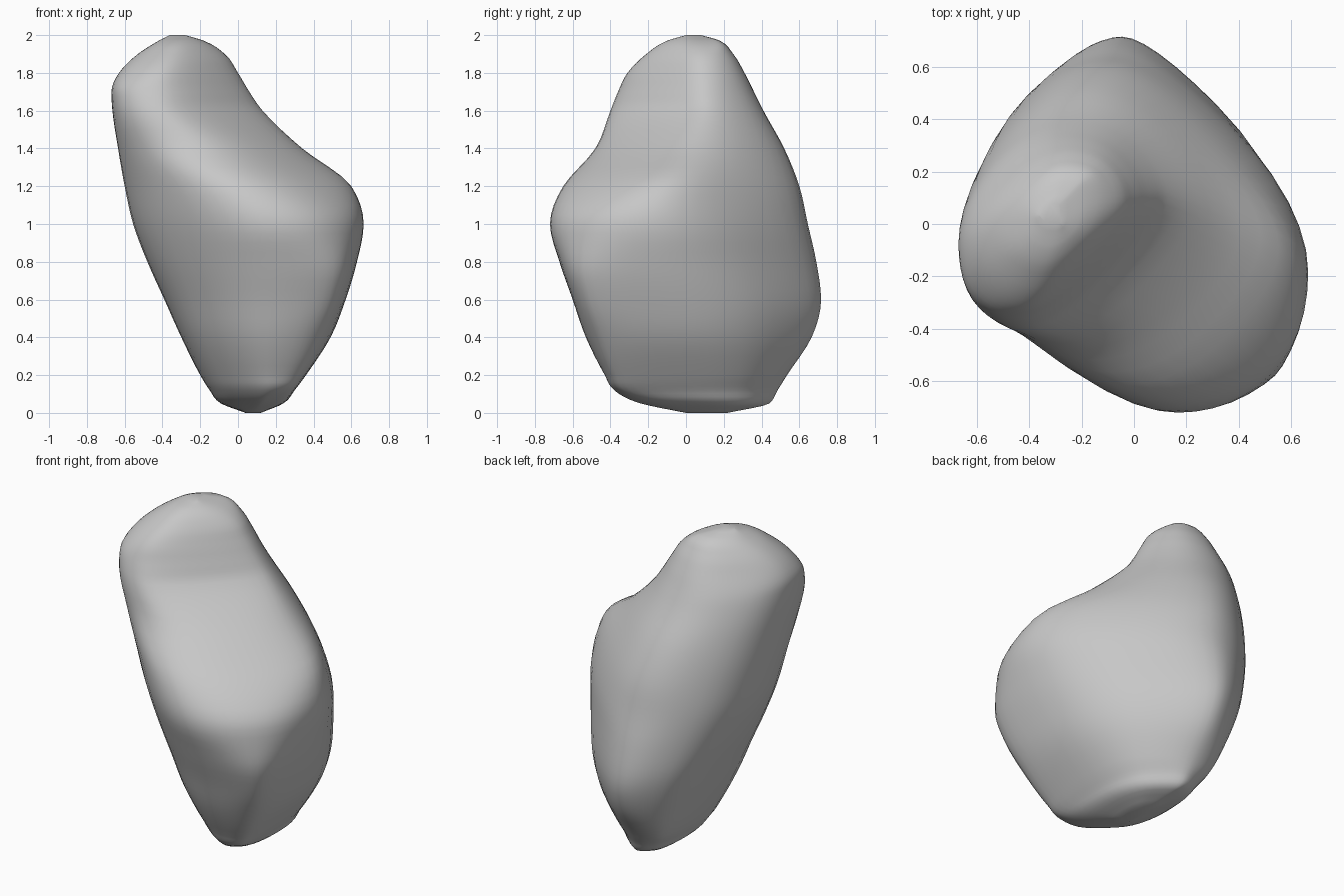
import bpy
import bmesh
from math import sin, cos, pi
from mathutils import Vector

CORNER_STEPS = 6
ROW_STEPS = 4

# Horizontal sections: height, then the reach from the centre line towards
# left, back-left, back, back-right, right, front-right, front, front-left
SECTIONS = [
    (0, .12, .21, .22, .12, -.04, -.04, 0, .07),
    (.05, .24, .35, .44, .31, .09, .1, .24, .27),
    (.12, .3, .385, .485, .38, .15, .19, .38, .43),
    (.2, .36, .43, .535, .45, .2, .24, .43, .5),
    (.4, .49, .515, .665, .55, .3, .34, .53, .63),
    (.6, .57, .545, .715, .61, .39, .41, .6, .735),
    (.8, .63, .535, .69, .63, .48, .48, .67, .79),
    (1, .665, .515, .645, .635, .555, .54, .72, .775),
    (1.2, .6, .455, .6, .625, .6, .58, .65, .62),
    (1.4, .34, .35, .52, .6, .635, .615, .48, .32),
    (1.6, .13, .225, .41, .56, .665, .645, .4, .08),
    (1.7, .06, .17, .36, .53, .67, .635, .36, .03),
    (1.8, 0, .12, .31, .48, .63, .57, .31, -.01),
    (1.9, -.07, .06, .25, .42, .53, .45, .21, -.06),
    (1.97, -.18, -.02, .18, .35, .42, .33, .1, -.13),
    (2, -.28, -.15, .08, .28, .36, .235, 0, -.2),
]


def make_material(name, colour):
    mat = bpy.data.materials.new(name)
    mat.use_nodes = True
    mat.diffuse_color = colour
    for node in mat.node_tree.nodes:
        if node.type == 'BSDF_PRINCIPLED':
            node.inputs["Base Color"].default_value = colour
            node.inputs["Roughness"].default_value = .8
    return mat


def refine(rows):
    """Add rows between the sections along curves that never overshoot."""
    def secant(i, k):
        return (rows[i + 1][k] - rows[i][k]) / (rows[i + 1][0] - rows[i][0])

    def slope(i, k):
        if i == 0:
            return secant(0, k)
        if i == len(rows) - 1:
            return secant(i - 1, k)
        below, above = secant(i - 1, k), secant(i, k)
        mean = (below + above) / 2
        limit = 2 * min(abs(below), abs(above)) if below * above > 0 else 0
        return max(-limit, min(limit, mean))

    result = []
    for i, (a, b) in enumerate(zip(rows, rows[1:])):
        h = b[0] - a[0]
        for s in range(ROW_STEPS):
            t = s / ROW_STEPS
            ease = t * t * (3 - 2 * t)
            row = [a[0] + h * t]
            for k in range(1, len(a)):
                start = slope(i, k) * h * t * (1 - t) ** 2
                end = slope(i + 1, k) * h * t * t * (1 - t)
                row.append(a[k] + (b[k] - a[k]) * ease + start - end)
            result.append(row)
    result.append(rows[-1])
    return result


def rounded_ring(bm, row):
    """Octagon with the given reaches, its corners rounded to a smooth curve."""
    z, reach = row[0], row[1:]
    count = len(reach)
    step = 2 * pi / count
    corners = []
    for i in range(count):
        a = i * step
        along = (reach[(i + 1) % count] - reach[i] * cos(step)) / sin(step)
        corners.append(Vector((reach[i] * cos(a) - along * sin(a),
                               reach[i] * sin(a) + along * cos(a), z)))
    ring = []
    for i, corner in enumerate(corners):
        start = (corners[i - 1] + corner) / 2
        end = (corner + corners[(i + 1) % count]) / 2
        for s in range(CORNER_STEPS):
            t = s / CORNER_STEPS
            ring.append(bm.verts.new(start.lerp(corner, t).lerp(corner.lerp(end, t), t)))
    return ring


cube = bpy.data.objects.get("Cube")
if cube:
    bpy.data.objects.remove(cube, do_unlink=True)

# Boulder body lofted through the sections
bm = bmesh.new()
rings = [rounded_ring(bm, row) for row in refine(SECTIONS)]
for low, high in zip(rings, rings[1:]):
    for i in range(len(low)):
        j = (i + 1) % len(low)
        bm.faces.new((low[i], low[j], high[j], high[i]))

# Small closing faces at the keel and the peak
bm.faces.new(rings[0][::-1])
bm.faces.new(rings[-1])
bmesh.ops.recalc_face_normals(bm, faces=bm.faces)
for face in bm.faces:
    face.smooth = True

mesh = bpy.data.meshes.new("boulder")
bm.to_mesh(mesh)
bm.free()
boulder = bpy.data.objects.new("boulder", mesh)
bpy.context.collection.objects.link(boulder)
mesh.materials.append(make_material("stone grey", (.57, .57, .57, 1)))
